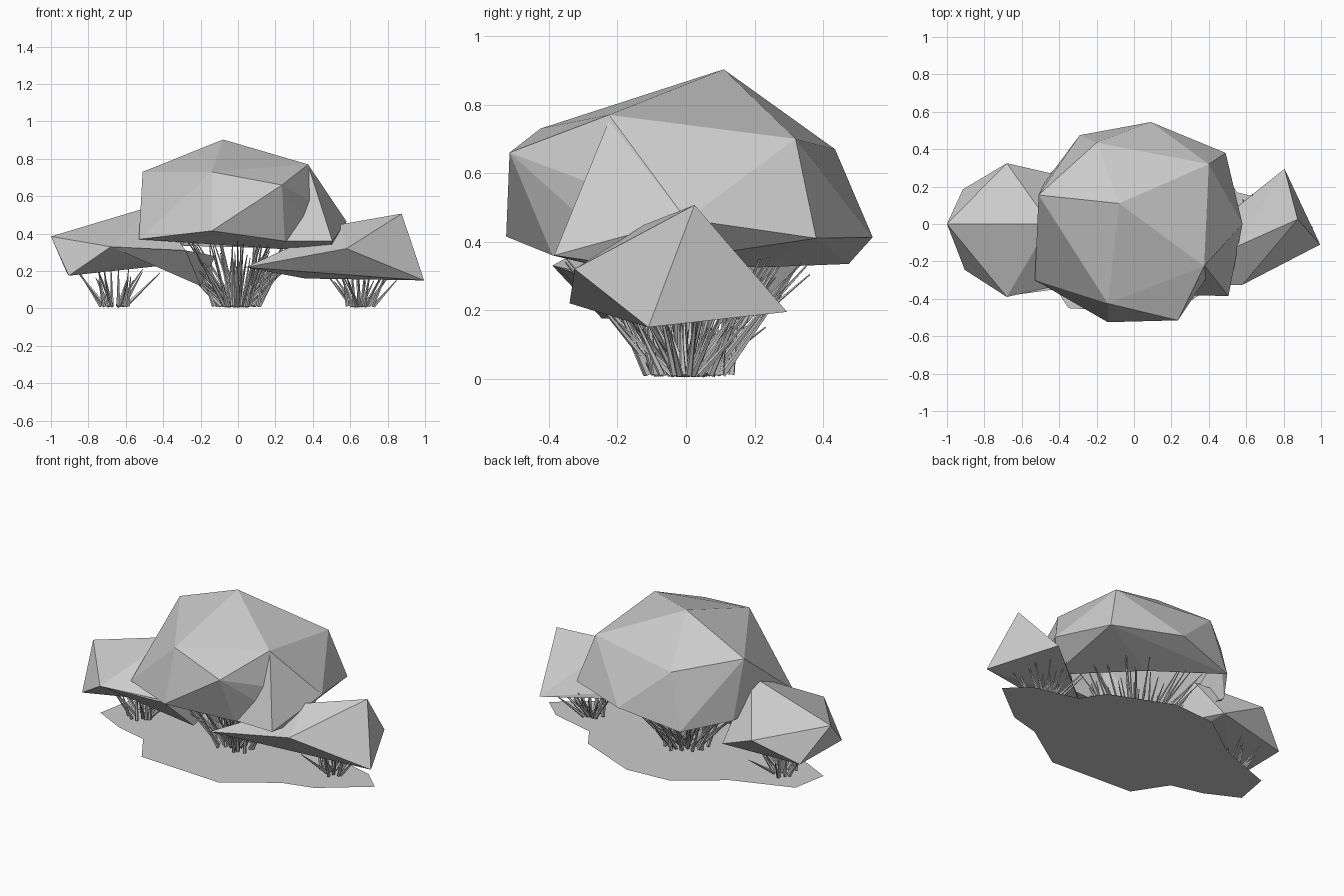
import bpy, bmesh, math, random
from mathutils import Vector

if "Cube" in bpy.data.objects:
    bpy.data.objects.remove(bpy.data.objects["Cube"])

random.seed(7)

grey = bpy.data.materials.new("pale grey")
grey.diffuse_color = (0.6, 0.6, 0.6, 1)
grey.use_nodes = True
grey.node_tree.nodes["Principled BSDF"].inputs["Base Color"].default_value = grey.diffuse_color


def add_object(name, bm):
    mesh = bpy.data.meshes.new(name)
    bm.to_mesh(mesh)
    bm.free()
    mesh.materials.append(grey)
    obj = bpy.data.objects.new(name, mesh)
    bpy.context.collection.objects.link(obj)
    return obj


def faceted_clump(name, corners, open_below=None):
    """Flat-faced foliage lump wrapped around a few corner points.
    Faces turned further down than open_below are left out."""
    bm = bmesh.new()
    for c in corners:
        bm.verts.new(c)
    bmesh.ops.convex_hull(bm, input=bm.verts)
    loose = [v for v in bm.verts if not v.link_faces]
    bmesh.ops.delete(bm, geom=loose, context="VERTS")
    bmesh.ops.recalc_face_normals(bm, faces=bm.faces)
    bm.normal_update()
    if open_below is not None:
        low = [f for f in bm.faces if f.normal.z < open_below]
        bmesh.ops.delete(bm, geom=low, context="FACES")
    return add_object(name, bm)


def stem_cluster(name, cx, cy, count, base, spread, height):
    """Fan of thin tapered stems leaning outward from the base."""
    bm = bmesh.new()
    for i in range(count):
        ang = i * 2.4 + random.uniform(-0.3, 0.3)
        out = Vector((math.cos(ang), math.sin(ang), 0))
        foot = Vector((cx, cy, 0.012)) + out * base * random.random()
        tip = Vector((cx, cy, height * random.uniform(0.6, 1.0)))
        tip += out * spread * math.sqrt(random.random())
        axis = (tip - foot).normalized()
        side = axis.orthogonal().normalized()
        up = axis.cross(side)
        rings = []
        for centre, r in ((foot, 0.011), (tip, 0.002)):
            rings.append([bm.verts.new(centre + (side * math.cos(k * math.tau / 5)
                          + up * math.sin(k * math.tau / 5)) * r) for k in range(5)])
        for k in range(5):
            n = (k + 1) % 5
            bm.faces.new((rings[0][k], rings[0][n], rings[1][n], rings[1][k]))
        bm.faces.new(rings[0][::-1])
        bm.faces.new(rings[1])
    bmesh.ops.recalc_face_normals(bm, faces=bm.faces)
    return add_object(name, bm)


# Large central foliage, hollow underneath
faceted_clump("main_foliage", [
    (-0.08, 0.11, 0.903), (0.375, -0.225, 0.77), (-0.14, -0.425, 0.73),
    (-0.51, 0.155, 0.73), (-0.20, 0.435, 0.67), (0.40, 0.32, 0.70),
    (0.235, -0.515, 0.66), (0.25, -0.39, 0.36), (-0.14, -0.525, 0.415),
    (-0.53, -0.30, 0.37), (0.58, 0.0, 0.465), (0.49, 0.38, 0.41),
    (0.09, 0.545, 0.413), (-0.29, 0.475, 0.335), (-0.48, 0.22, 0.36),
    (0.46, -0.15, 0.33), (0.27, -0.20, 0.315), (-0.36, -0.10, 0.33),
    (0.10, 0.22, 0.325)], open_below=-0.985)

# Front right lobe of the central foliage
faceted_clump("main_lobe", [
    (0.375, -0.22, 0.765), (0.505, -0.385, 0.36), (0.25, -0.38, 0.36),
    (0.58, 0.0, 0.465), (0.50, -0.15, 0.325), (0.27, -0.20, 0.315)])

# Lower foliage on the left, with a drooping inner lobe
faceted_clump("left_foliage", [
    (-1.0, 0.0, 0.385), (-0.905, -0.245, 0.175), (-0.68, -0.39, 0.33),
    (-0.68, 0.325, 0.33), (-0.915, 0.185, 0.19), (-0.45, 0.0, 0.55),
    (-0.44, 0.27, 0.225), (-0.44, -0.15, 0.225), (-0.28, -0.30, 0.31)])
faceted_clump("left_inner_lobe", [
    (-0.68, -0.385, 0.33), (-0.28, -0.33, 0.31), (-0.20, -0.15, 0.12),
    (-0.44, -0.10, 0.23), (-0.12, 0.0, 0.28)])

# Lower foliage on the right
faceted_clump("right_foliage", [
    (0.995, -0.11, 0.15), (0.875, 0.025, 0.507), (0.805, 0.295, 0.195),
    (0.58, -0.325, 0.32), (0.04, -0.34, 0.22), (0.55, -0.12, 0.45),
    (0.36, -0.06, 0.16)])

# Stems under each clump
stem_cluster("centre_stems", 0, 0, 70, 0.14, 0.40, 0.42)
stem_cluster("left_stems", -0.65, 0, 18, 0.09, 0.24, 0.24)
stem_cluster("right_stems", 0.65, 0, 22, 0.09, 0.22, 0.24)

# Flat ground patch
outline = [(-0.88, -0.10), (-0.68, -0.20), (-0.48, -0.25), (-0.35, -0.45),
           (0.20, -0.48), (0.50, -0.28), (0.69, -0.23), (0.96, -0.02),
           (0.83, 0.10), (0.55, 0.17), (0.46, 0.31), (0.08, 0.47),
           (-0.20, 0.45), (-0.48, 0.25), (-0.84, 0.12)]
bm = bmesh.new()
bm.faces.new([bm.verts.new((x, y, 0)) for x, y in outline])
add_object("ground_patch", bm)
